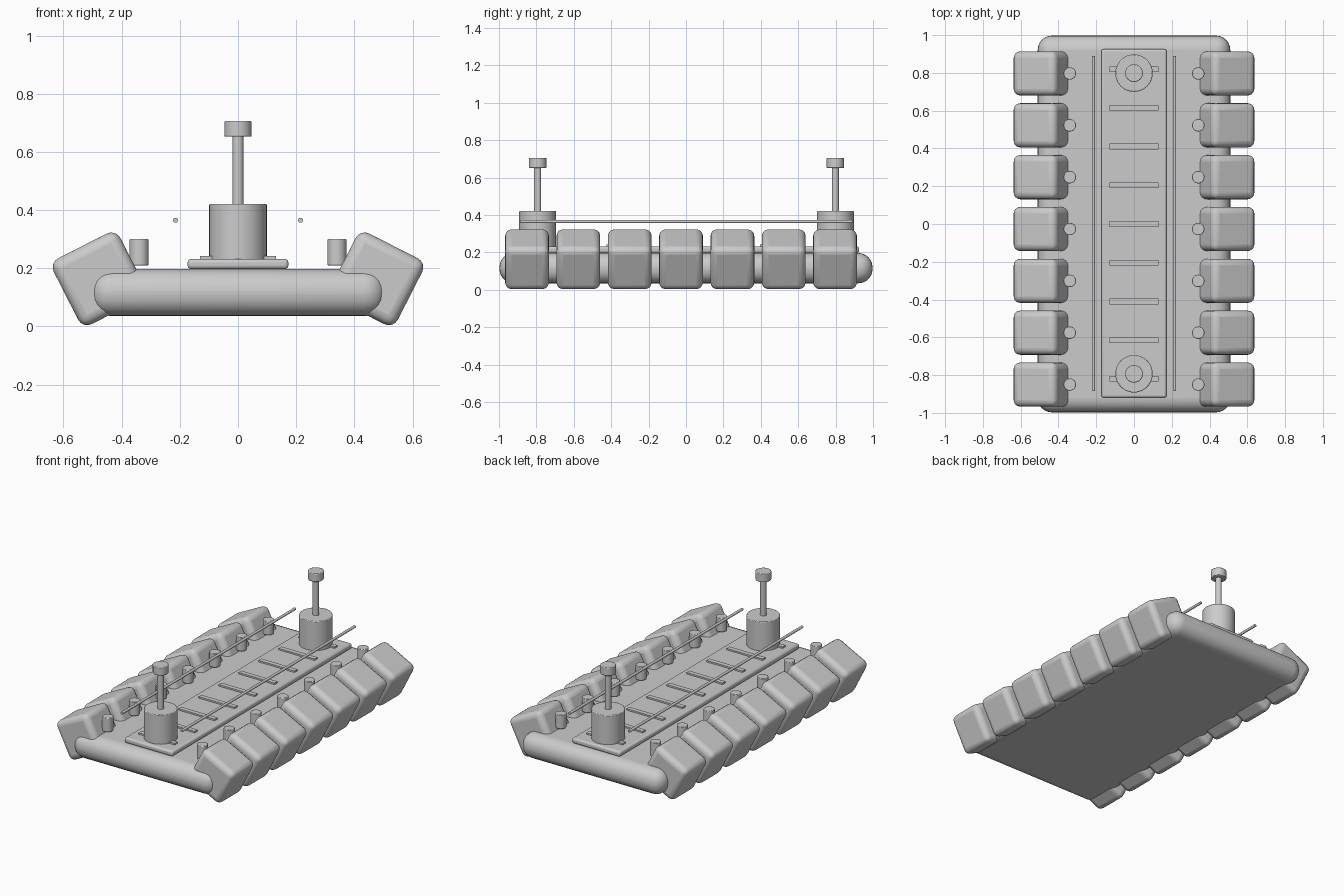
import bpy, math

if "Cube" in bpy.data.objects:
    bpy.data.objects.remove(bpy.data.objects["Cube"])


def finish(ob, name, bevel=0, segments=3):
    ob.name = name
    bpy.ops.object.transform_apply(location=False, rotation=False, scale=True)
    if bevel:
        m = ob.modifiers.new("Bevel", "BEVEL")
        m.width = bevel
        m.segments = segments
        m.limit_method = "ANGLE"
        m.angle_limit = math.radians(40)
    bpy.ops.object.shade_smooth_by_angle(angle=math.radians(35))
    return ob


def box(name, loc, size, bevel=0, segments=3, rot=(0, 0, 0)):
    bpy.ops.mesh.primitive_cube_add(size=1, location=loc, rotation=rot)
    ob = bpy.context.object
    ob.scale = size
    return finish(ob, name, bevel, segments)


def cylinder(name, x, y, z0, z1, r, bevel=0, verts=32):
    bpy.ops.mesh.primitive_cylinder_add(vertices=verts, radius=r, depth=z1 - z0,
                                        location=(x, y, (z0 + z1) / 2))
    return finish(bpy.context.object, name, bevel, 2)


# Rounded main raft body
box("raft_body", (0, 0, 0.116), (1.02, 1.995, 0.162), 0.076, 6)

# Raised centre deck with cross slats
box("centre_deck", (0, 0.003, 0.2145), (0.346, 1.845, 0.035), 0.012)
for i in range(9):
    box("deck_slat", (0, -0.82 + i * 0.205, 0.235), (0.26, 0.03, 0.014))

# Tilted side floats with their pegs
for side in (-1, 1):
    for i in range(7):
        y = 0.797 - 0.2745 * i
        box("side_float", (side * 0.477, y, 0.1635), (0.257, 0.234, 0.254),
            0.035, 4, (0, side * math.radians(27), 0))
        cylinder("peg", side * 0.34, y, 0.21, 0.30, 0.033, 0.003, 24)

# Thin side rails
for side in (-1, 1):
    bpy.ops.mesh.primitive_cylinder_add(vertices=16, radius=0.0085, depth=1.775,
                                        location=(side * 0.215, 0.003, 0.365),
                                        rotation=(math.pi / 2, 0, 0))
    finish(bpy.context.object, "side_rail")

# End posts: drum, shaft and cap
for y in (-0.793, 0.799):
    cylinder("drum", 0, y, 0.228, 0.421, 0.099, 0.004, 48)
    cylinder("shaft", 0, y, 0.41, 0.66, 0.019)
    cylinder("cap", 0, y, 0.652, 0.706, 0.047, 0.004)
